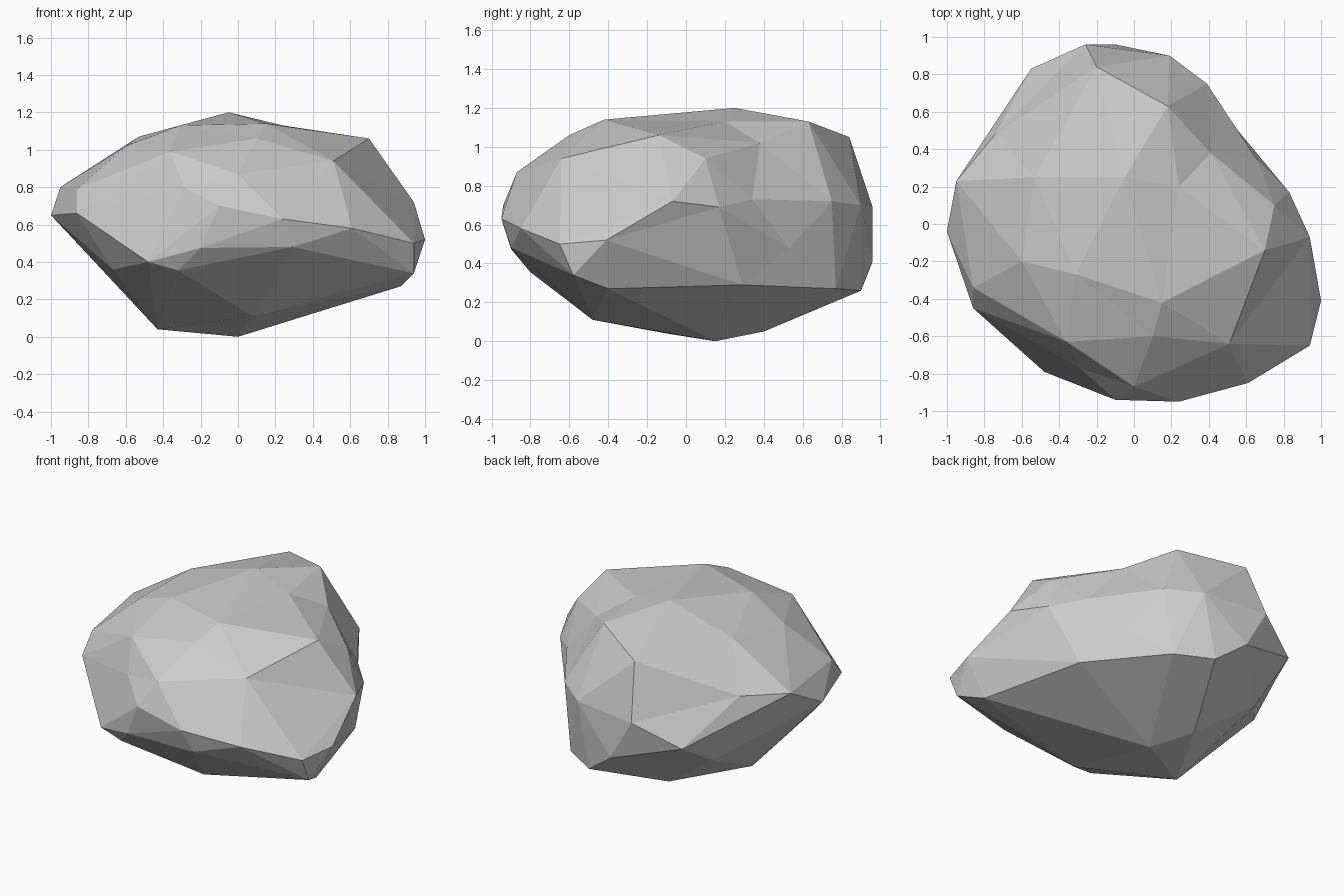
import bpy, bmesh
from mathutils import Vector

# Characteristic corners of the boulder (x, y, z), from the base up to the crown
corners = [
    (0, .15, 0), (-.15, .4, .05), (-.43, -.1, .04), (.08, -.48, .11), (.87, -.4, .27),
    (.94, -.58, .34), (.68, .29, .29), (.33, .77, .27), (.1, .9, .26), (-.55, .5, .34),
    (-.67, -.42, .36), (-.32, -.8, .355), (.53, .53, .48), (-.1, .96, .41), (-.48, -.79, .4),
    (.94, -.65, .5), (1, -.41, .52), (.29, -.9, .48), (-.2, -.9, .475), (.24, -.95, .63),
    (-.1, -.94, .7), (.61, -.85, .58), (-.86, -.45, .66), (-1, -.04, .65), (-.95, .23, .8),
    (-.74, .48, .82), (-.55, .83, .54), (-.26, .96, .69), (.19, .9, .7), (.39, .75, .72),
    (.66, .34, .73), (.83, .17, .69), (.94, -.07, .72), (.75, .1, .94), (.7, -.14, 1.06),
    (.51, -.64, .94), (0, -.87, .87), (-.29, -.77, .8), (-.86, -.34, .79),
    (-.36, -.63, .99), (.1, -.6, 1.06), (.15, -.42, 1.14), (-.31, -.27, 1.13), (-.6, -.2, 1.02),
    (-.53, .25, 1.07), (-.05, .25, 1.2), (.24, .2, 1.13), (.41, .38, 1.02), (.18, .63, 1.13),
    (-.2, .84, 1.05),
]

bm = bmesh.new()
centre = Vector((0, 0, .58))

# Facet the corners on a rounded copy, so that slight hollows are kept
home = {}
for p in corners:
    q = Vector(p) - centre
    q.z /= .62
    v = bm.verts.new(q.normalized() * q.length ** .35)
    home[v] = Vector(p)
bmesh.ops.convex_hull(bm, input=bm.verts[:])

# Return the corners to their true places
for v in bm.verts:
    v.co = home[v]
bmesh.ops.delete(bm, geom=[v for v in bm.verts if not v.link_faces], context='VERTS')
bmesh.ops.recalc_face_normals(bm, faces=bm.faces[:])

mesh = bpy.data.meshes.new("boulder")
bm.to_mesh(mesh)
bm.free()
boulder = bpy.data.objects.new("boulder", mesh)
bpy.context.collection.objects.link(boulder)
